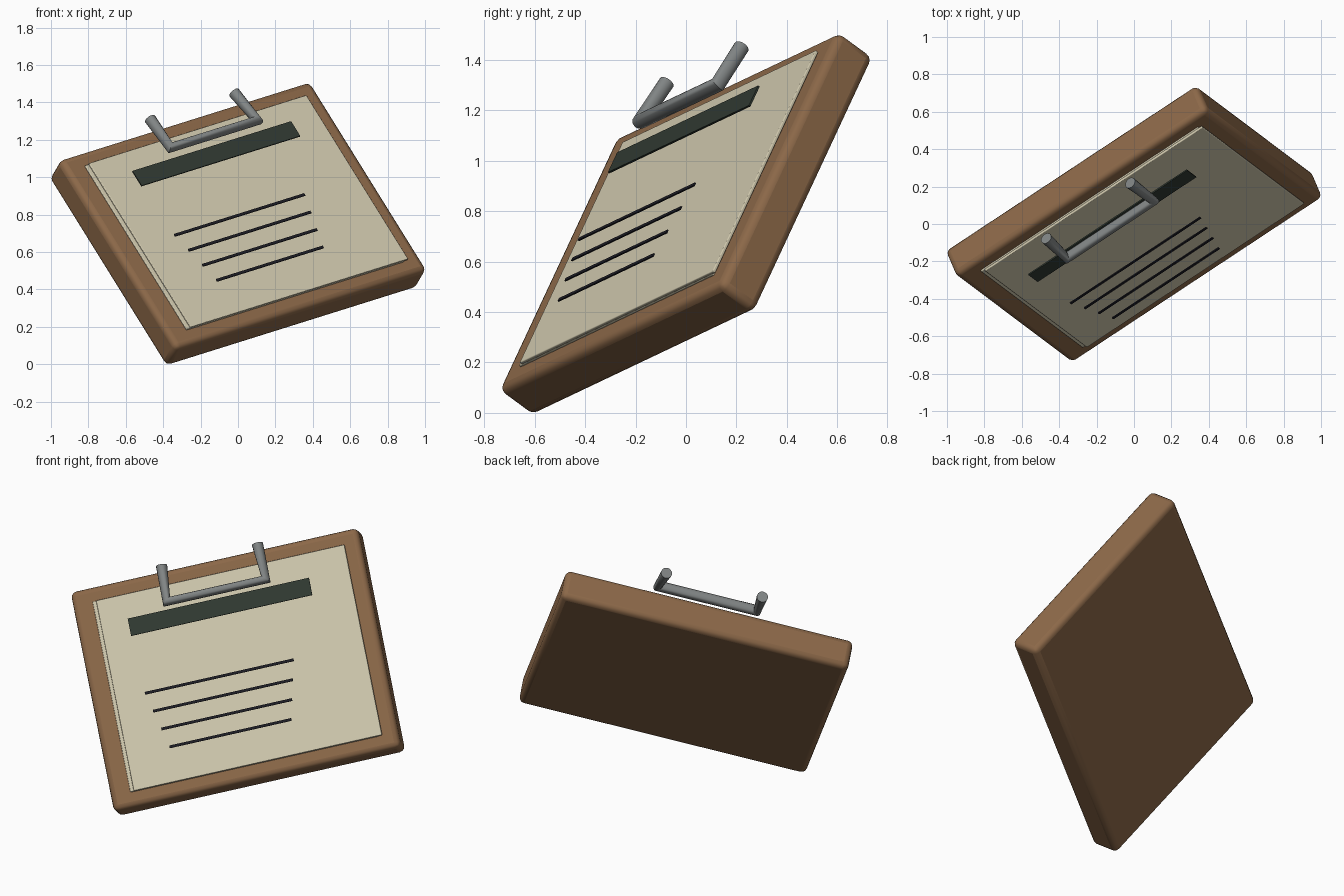
import bpy, bmesh
from math import radians
from mathutils import Matrix, Vector

cube = bpy.data.objects.get("Cube")
if cube:
    bpy.data.objects.remove(cube, do_unlink=True)

# Tilted frame shared by all parts: right, up and outward axes of the board
right = Vector((0.807, 0.533, 0.253)).normalized()
up = Vector((-0.493, 0.367, 0.789))
out = right.cross(up).normalized()
up = out.cross(right)
TILT = Matrix.Translation((0, 0, 0.75)) @ Matrix((right, up, out)).transposed().to_4x4()


def material(name, rgb):
    m = bpy.data.materials.new(name)
    m.use_nodes = True
    m.diffuse_color = (*rgb, 1)
    m.node_tree.nodes["Principled BSDF"].inputs["Base Color"].default_value = (*rgb, 1)
    return m


wood = material("brown_wood", (0.26, 0.138, 0.065))
cream = material("cream_paper", (0.63, 0.58, 0.42))
green = material("dark_green", (0.03, 0.042, 0.032))
ink = material("black_ink", (0.012, 0.012, 0.018))
steel = material("grey_steel", (0.22, 0.235, 0.235))


def finish(obj, mat):
    obj.data.materials.append(mat)
    obj.matrix_world = TILT
    bpy.ops.object.select_all(action='DESELECT')
    obj.select_set(True)
    bpy.context.view_layer.objects.active = obj


def box(name, size, centre, mat, bevel=0.0):
    """Box in board coordinates, with optional rounded edges."""
    bm = bmesh.new()
    bmesh.ops.create_cube(bm, size=1)
    bmesh.ops.scale(bm, vec=size, verts=bm.verts)
    bmesh.ops.translate(bm, vec=centre, verts=bm.verts)
    mesh = bpy.data.meshes.new(name)
    bm.to_mesh(mesh)
    bm.free()
    obj = bpy.data.objects.new(name, mesh)
    bpy.context.collection.objects.link(obj)
    finish(obj, mat)
    if bevel:
        mod = obj.modifiers.new("rounded_edges", 'BEVEL')
        mod.width = bevel
        mod.segments = 3
        bpy.ops.object.shade_smooth_by_angle(angle=radians(40))
    return obj


# Board and two sheets, the top one shifted sideways
box("board", (1.666, 1.28, 0.184), (0, 0, 0), wood, 0.032)
box("lower_sheet", (1.44, 1.11, 0.014), (0.003, 0, 0.094), cream, 0.004)
box("upper_sheet", (1.44, 1.11, 0.014), (0.025, 0, 0.106), cream, 0.004)

# Heading bar and ruled lines, each line shorter than the one above
box("heading_bar", (1.05, 0.1, 0.008), (-0.004, 0.35, 0.178), green)
for i in range(4):
    box(f"text_line_{i + 1}", (0.862 - 0.052 * i, 0.015, 0.006),
        (-0.085, -0.038 - 0.11 * i, 0.178), ink)

# Bent wire clip
curve = bpy.data.curves.new("clip", 'CURVE')
curve.dimensions = '3D'
curve.bevel_depth = 0.032
curve.bevel_resolution = 4
curve.use_fill_caps = True
path = [(-0.278, 0.645, 0.218), (-0.285, 0.432, 0.247),
        (0.29, 0.432, 0.247), (0.278, 0.645, 0.218)]
spline = curve.splines.new('POLY')
spline.points.add(len(path) - 1)
for point, co in zip(spline.points, path):
    point.co = (*co, 1)
clip = bpy.data.objects.new("clip", curve)
bpy.context.collection.objects.link(clip)
finish(clip, steel)
bpy.ops.object.convert(target='MESH')
bpy.ops.object.shade_smooth_by_angle(angle=radians(40))
